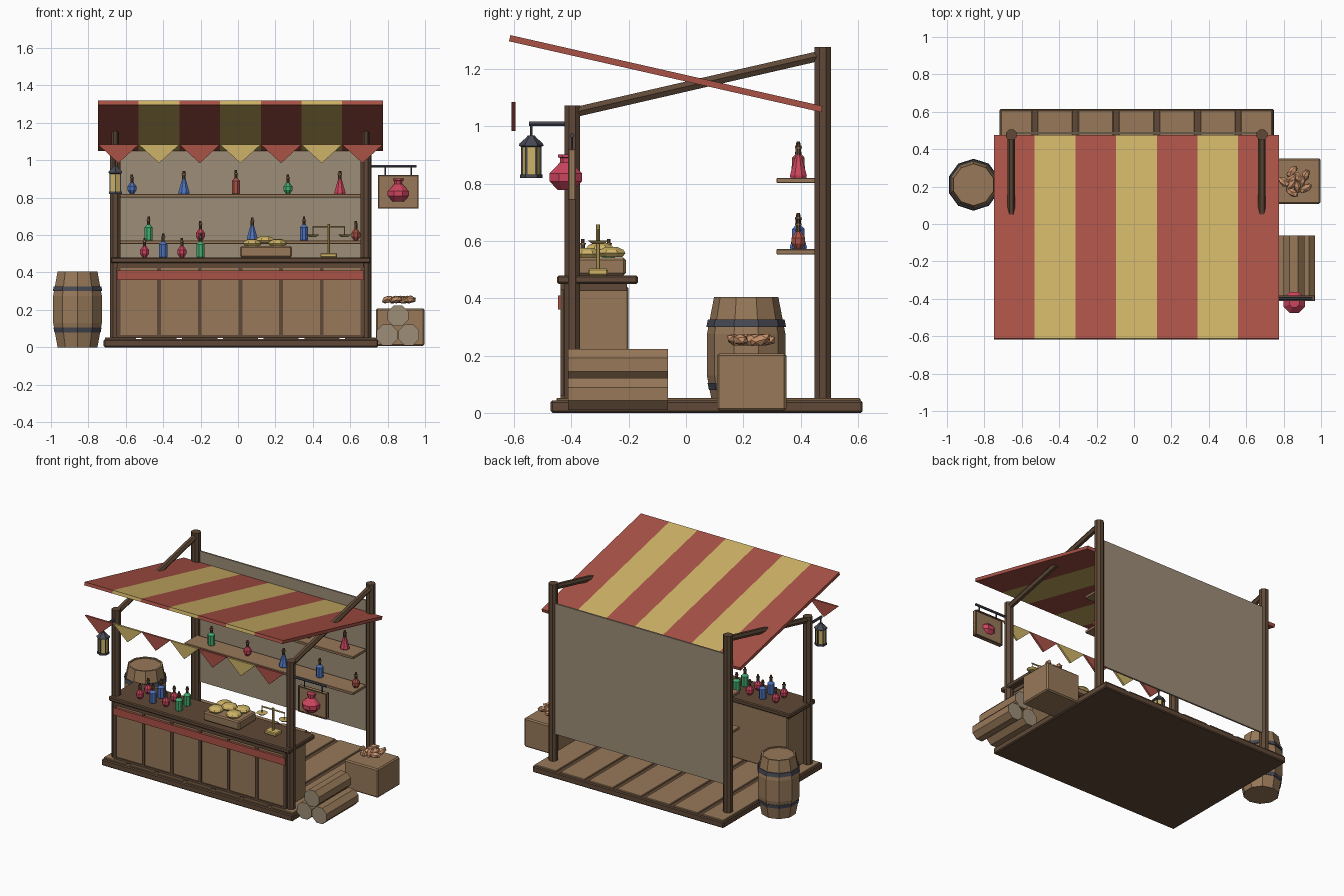
import bpy, bmesh, math, random
from mathutils import Vector, Matrix

random.seed(4)
if "Cube" in bpy.data.objects:
    bpy.data.objects.remove(bpy.data.objects["Cube"])


def material(name, *rgb):
    m = bpy.data.materials.new(name)
    m.use_nodes = True
    m.diffuse_color = (*rgb, 1)
    m.node_tree.nodes["Principled BSDF"].inputs["Base Color"].default_value = (*rgb, 1)
    return m


RED = material("red cloth", .40, .085, .062)
GOLD = material("golden yellow", .62, .45, .135)
WOOD = material("light wood", .31, .19, .10)
DARK = material("dark wood", .115, .066, .038)
CANVAS = material("taupe canvas", .34, .27, .185)
METAL = material("dark metal", .063, .067, .088)
PINK = material("pink glass", .60, .06, .11)
BLUE = material("blue glass", .075, .17, .50)
GREEN = material("green glass", .06, .42, .16)
ROOT = material("orange root", .58, .29, .15)


def finish(name, bm, mats, loc=(0, 0, 0)):
    bmesh.ops.recalc_face_normals(bm, faces=bm.faces)
    me = bpy.data.meshes.new(name)
    bm.to_mesh(me)
    bm.free()
    for m in mats:
        me.materials.append(m)
    ob = bpy.data.objects.new(name, me)
    ob.location = loc
    bpy.context.collection.objects.link(ob)
    return ob


def box(name, x, y, z, mat, bevel=0):
    """Box from (low, high) ranges on each axis."""
    bm = bmesh.new()
    bmesh.ops.create_cube(bm, size=1)
    size = [b - a for a, b in (x, y, z)]
    bmesh.ops.scale(bm, vec=size, verts=bm.verts)
    if bevel:
        bmesh.ops.bevel(bm, geom=bm.edges[:], offset=bevel, segments=1, affect='EDGES')
    return finish(name, bm, [mat], [(a + b) / 2 for a, b in (x, y, z)])


def rod(name, p, q, r, mat, sides=8, cap=None):
    """Straight prism between two points, with optional end colour."""
    p, q = Vector(p), Vector(q)
    bm = bmesh.new()
    bmesh.ops.create_cone(bm, cap_ends=True, segments=sides, radius1=r, radius2=r,
                          depth=(q - p).length)
    bmesh.ops.rotate(bm, verts=bm.verts, matrix=Matrix.Rotation(math.pi / sides, 3, 'Z'))
    for f in bm.faces:
        f.material_index = int(cap is not None and abs(f.normal.z) > .9)
    ob = finish(name, bm, [mat, cap or mat], (p + q) / 2)
    ob.rotation_euler = (q - p).to_track_quat('Z', 'Y').to_euler()
    return ob


def lathe(name, loc, profile, sides=8):
    """Turned part; each ring is (radius, height, material of the band above)."""
    bm = bmesh.new()
    mats = list(dict.fromkeys(p[2] for p in profile))
    rings = []
    for r, z, _ in profile:
        rings.append([bm.verts.new((r * math.cos(a), r * math.sin(a), z))
                      for a in (math.tau * (i + .5) / sides for i in range(sides))])
    for k in range(len(rings) - 1):
        lo, hi = rings[k], rings[k + 1]
        for i in range(sides):
            j = (i + 1) % sides
            bm.faces.new((lo[i], lo[j], hi[j], hi[i])).material_index = mats.index(profile[k][2])
    bm.faces.new(rings[0][::-1]).material_index = mats.index(profile[0][2])
    bm.faces.new(rings[-1]).material_index = mats.index(profile[-1][2])
    return finish(name, bm, mats, loc)


SHAPES = {
    "round": [(.012, 0), (.026, .02), (.026, .04), (.009, .062)],
    "straight": [(.021, 0), (.024, .004), (.024, .07), (.009, .085)],
    "cone": [(.03, 0), (.032, .008), (.01, .08)],
}


def bottle(shape, glass, x, y, z):
    body = [(r, h, glass) for r, h in SHAPES[shape]]
    r, h, _ = body.pop()
    neck = [(r, h, DARK), (r, h + .022, WOOD), (r + .003, h + .022, WOOD),
            (r + .003, h + .028, DARK), (r - .002, h + .028, DARK), (r - .002, h + .042, DARK)]
    lathe(shape + "_bottle", (x, y, z), body + neck)


CX, STEP = .013, .2175       # stall centre line and stripe width
LEFT_X, RIGHT_X = -.656, .684
FRONT_Y, BACK_Y = -.397, .477

# Platform
box("platform", (-.718, .748), (-.472, .616), (0, .043), DARK, .006)
for i in range(7):
    a, b = CX + (i - 3.5) * STEP + .015, CX + (i - 2.5) * STEP - .015
    box("floor_plank", (max(a, -.712), min(b, .738)), (-.452, .608), (.04, .052), WOOD, .003)

# Posts and rafters
for x in (LEFT_X, RIGHT_X):
    rod("front_post", (x, FRONT_Y, .04), (x, FRONT_Y, 1.073), .03, DARK)
    rod("back_post", (x, BACK_Y, .04), (x, BACK_Y, 1.276), .031, DARK)
    rod("rafter", (x, FRONT_Y, 1.047), (x, BACK_Y, 1.248), .02, DARK, 6)

# Striped awning, high at the front, and bunting below its front edge
awning_tilt = -math.atan2(.247, 1.087)
for i in range(7):
    x, cloth = CX + (i - 3) * STEP, (RED, GOLD)[i % 2]
    stripe = box("awning_stripe", (x - STEP / 2, x + STEP / 2), (-.629, .488),
                 (1.1725, 1.1945), cloth)
    stripe.rotation_euler.x = awning_tilt
    bm = bmesh.new()
    tri = [bm.verts.new(v) for v in ((-STEP / 2, 0, .05), (STEP / 2, 0, .05), (0, 0, -.05))]
    face = bm.faces.new(tri)
    new = bmesh.ops.extrude_face_region(bm, geom=[face])["geom"]
    bmesh.ops.translate(bm, vec=(0, .014, 0), verts=[v for v in new if isinstance(v, bmesh.types.BMVert)])
    finish("bunting_flag", bm, [cloth], (x, -.609, 1.034))

# Back curtain and shelves
box("back_curtain", (-.635, .662), (.481, .493), (.24, 1.145), CANVAS)
for z in (.553, .802):
    box("shelf", (-.635, .662), (.316, .46), (z, z + .018), WOOD, .002)

# Counter
box("counter_body", (-.638, .664), (-.43, -.2), (.05, .44), WOOD, .006)
box("counter_top", (-.68, .71), (-.45, -.168), (.45, .48), DARK, .006)
box("counter_top_rail", (-.645, .67), (-.437, -.205), (.425, .452), DARK)
box("counter_bottom_rail", (-.645, .67), (-.437, -.42), (.05, .066), DARK)
box("counter_red_trim", (-.648, .672), (-.447, -.431), (.36, .41), RED)
for i in range(7):
    x = CX + (i - 3) * STEP
    box("counter_batten", (x - .01, x + .01), (-.437, -.425), (.06, .43), DARK)

# Bottles on the shelves and counter
lower = [("straight", GREEN), ("round", PINK), ("cone", BLUE), ("straight", BLUE), ("round", RED)]
upper = [("round", BLUE), ("cone", BLUE), ("straight", RED), ("round", GREEN), ("cone", PINK)]
for i in range(5):
    bottle(*lower[i], -.478 + i * .277, .392, .571)
    bottle(*upper[i], -.567 + i * .278, .392, .82)
crowd = [("round", PINK), ("straight", BLUE), ("round", PINK), ("straight", GREEN)]
for y in (-.36, -.27):
    for i, kind in enumerate(crowd):
        bottle(*kind, -.5 + i * .1, y, .48)

# Bread tray
box("bread_tray", (.012, .288), (-.4, -.21), (.48, .542), WOOD, .008)
for x, y, z in ((.075, -.345, 0), (.21, -.345, 0), (.08, -.26, .003), (.215, -.26, .003), (.145, -.3, .018)):
    lathe("bread_loaf", (x, y, .54 + z),
          [(.04, 0, GOLD), (.053, .014, GOLD), (.045, .026, GOLD), (.022, .036, GOLD)])

# Balance scale
SX, SY = .485, -.307
box("scale_base", (SX - .045, SX + .045), (SY - .034, SY + .034), (.48, .503), GOLD, .005)
rod("scale_pole", (SX, SY, .5), (SX, SY, .658), .007, GOLD)
rod("scale_beam", (SX - .088, SY, .645), (SX + .088, SY, .645), .005, GOLD, 6)
for s in (-1, 1):
    x = SX + s * .085
    rod("scale_hanger", (x, SY, .6), (x, SY, .645), .003, GOLD, 6)
    lathe("scale_pan", (x, SY, .59), [(.02, 0, GOLD), (.036, .012, GOLD), (.032, .012, GOLD)], 10)

# Barrel
lathe("barrel", (-.858, .21, 0),
      [(.112, 0, WOOD), (.137, .13, WOOD), (.137, .275, WOOD), (.112, .405, WOOD),
       (.1, .405, WOOD), (.1, .398, WOOD)], 10)
for z, r0, r1 in ((.08, .13, .135), (.3, .139, .134)):
    lathe("barrel_band", (-.858, .21, z), [(r0, 0, METAL), (r1, .025, METAL)], 10)

# Crate with roots
box("crate", (.738, .998), (.108, .35), (.008, .208), WOOD, .008)
for i in range(10):
    bm = bmesh.new()
    bmesh.ops.create_icosphere(bm, subdivisions=1, radius=1)
    bmesh.ops.scale(bm, vec=(.042, .022, .021), verts=bm.verts)
    angle = i * math.tau / 10
    spread = .065 if i % 2 else .03
    root = finish("root", bm, [ROOT], (.865 + spread * math.cos(angle),
                                       .225 + spread * .9 * math.sin(angle), .255))
    root.rotation_euler = (random.uniform(-.4, .4), random.uniform(-.4, .4), random.uniform(0, 3))

# Log pile
for x, z in ((.797, .066), (.913, .066), (.855, .168)):
    rod("log", (x, -.412, z), (x, -.062, z), .06, WOOD, 8, CANVAS)

# Hanging sign with a flask emblem
rod("sign_bar", (.69, -.397, .967), (.955, -.397, .967), .008, METAL, 6)
for x in (.788, .925):
    rod("sign_hanger", (x, -.397, .915), (x, -.397, .967), .004, METAL, 6)
box("sign_board", (.748, .965), (-.408, -.386), (.743, .92), WOOD, .004)
for z in (.743, .912):
    box("sign_edge", (.748, .965), (-.411, -.383), (z, z + .008), DARK)
for x in (.748, .957):
    box("sign_edge", (x, x + .008), (-.411, -.383), (.743, .92), DARK)
lathe("sign_flask", (.857, -.42, .778),
      [(.03, 0, PINK), (.061, .03, PINK), (.061, .058, PINK), (.022, .095, PINK),
       (.022, .112, PINK), (.029, .113, PINK), (.029, .124, PINK)])

# Lantern on a bracket
LX, LY = LEFT_X, -.54
rod("lantern_arm", (LX, LY - .008, 1.008), (LX, FRONT_Y, 1.008), .009, METAL, 6)
rod("lantern_hook", (LX, LY, .95), (LX, LY, 1.008), .005, METAL, 6)
lathe("lantern", (LX, LY, .82),
      [(.04, 0, METAL), (.04, .012, METAL), (.032, .012, GOLD), (.032, .107, METAL),
       (.043, .112, METAL), (.041, .12, METAL), (.018, .14, METAL), (.012, .148, METAL)], 6)
for i in range(6):
    a = math.tau * (i + .5) / 6
    x, y = LX + .033 * math.cos(a), LY + .033 * math.sin(a)
    rod("lantern_bar", (x, y, .825), (x, y, .935), .004, METAL, 4)
